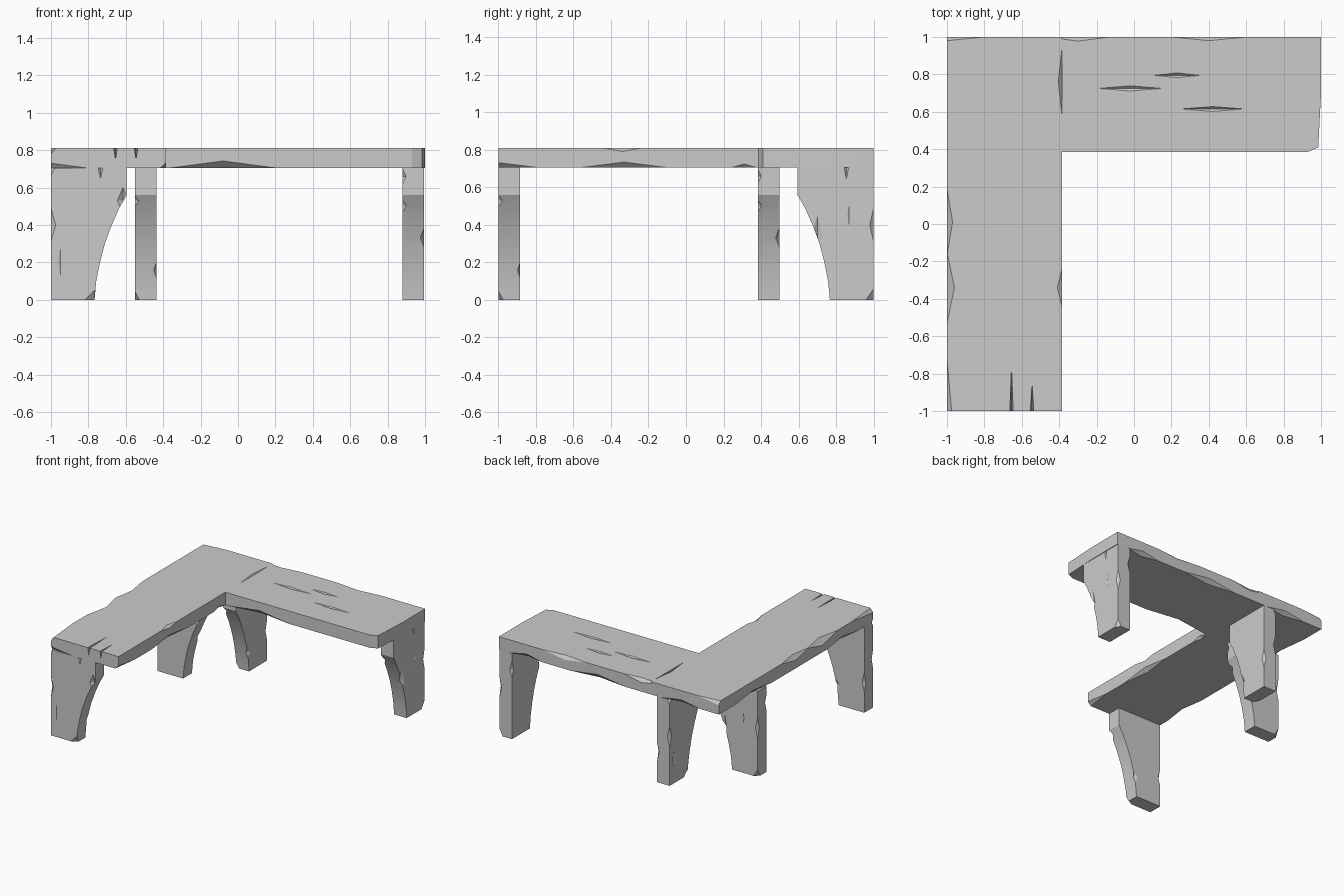
import bpy, bmesh, math
from mathutils import Matrix, Vector

if "Cube" in bpy.data.objects:
    bpy.data.objects.remove(bpy.data.objects["Cube"])


def finish_mesh(name, bm):
    bmesh.ops.recalc_face_normals(bm, faces=bm.faces)
    me = bpy.data.meshes.new(name)
    bm.to_mesh(me)
    bm.free()
    ob = bpy.data.objects.new(name, me)
    bpy.context.collection.objects.link(ob)
    return ob


def prism(name, outline, depth, mat):
    bm = bmesh.new()
    face = bm.faces.new([bm.verts.new((a, b, 0)) for a, b in outline])
    ext = bmesh.ops.extrude_face_region(bm, geom=[face])
    top = [g for g in ext["geom"] if isinstance(g, bmesh.types.BMVert)]
    bmesh.ops.translate(bm, verts=top, vec=(0, 0, depth))
    bm.transform(mat)
    return finish_mesh(name, bm)


def carve(ob, chips, mat):
    """Cut diamond-shaped chips: (centre a, b, c, half size a, b, c)."""
    bm = bmesh.new()
    for chip in chips:
        o, h = Vector(chip[:3]), chip[3:]
        p = []
        for k in range(3):
            for s in (1, -1):
                d = Vector((0, 0, 0))
                d[k] = s * h[k]
                p.append(bm.verts.new(o + d))
        for i in (0, 1):
            for j in (2, 3):
                for k in (4, 5):
                    bm.faces.new((p[i], p[j], p[k]))
    bm.transform(mat)
    cutter = finish_mesh("chip_cutter", bm)
    cutter.hide_render = True
    mod = ob.modifiers.new("chips", "BOOLEAN")
    mod.operation, mod.solver, mod.object = "DIFFERENCE", "EXACT", cutter
    mod.use_self = True
    dg = bpy.context.evaluated_depsgraph_get()
    me = bpy.data.meshes.new_from_object(ob.evaluated_get(dg))
    ob.modifiers.clear()
    ob.data = me
    bpy.data.objects.remove(cutter)
    bpy.ops.object.select_all(action="DESELECT")
    ob.select_set(True)
    bpy.context.view_layer.objects.active = ob
    bpy.ops.object.shade_smooth_by_angle(angle=math.radians(20))


# Two planks forming the L-shaped top
T = 0.105
base = Matrix.Translation((0, 0, 0.705))
long_plank = prism("long_plank", [(-1, -1), (-0.385, -1), (-0.385, 1), (-1, 1)], T, base)
carve(long_plank, [
    (-1, 0.01, T, 0.03, 0.18, 0.04), (-1, -0.34, T, 0.04, 0.19, 0.05),
    (-1, -1, T, 0.025, 0.28, 0.03),
    (-1, 0.55, 0, 0.03, 0.25, 0.03), (-1, -0.6, 0, 0.03, 0.2, 0.03),
    (-0.385, -0.34, T, 0.025, 0.1, 0.018), (-0.385, -0.33, 0, 0.03, 0.24, 0.03),
    (-0.385, -1, 0, 0.03, 0.22, 0.027), (-0.385, 0.31, 0, 0.02, 0.07, 0.02),
    (-0.385, 0.76, T, 0.02, 0.18, 0.02),
    (-1, -1, 0, 0.19, 0.02, 0.025), (-1, 1, T, 0.2, 0.02, 0.03),
    (-0.65, 1, 0, 0.18, 0.03, 0.03),
    (-0.655, -1, T, 0.009, 0.24, 0.06), (-0.545, -1, T, 0.009, 0.15, 0.06),
], base)

short_plank = prism("short_plank", [(-0.385, 0.385), (0.93, 0.385), (0.985, 0.41),
                                    (1, 0.7), (1, 1), (-0.385, 1)], T, base)
carve(short_plank, [
    (-0.08, 0.385, 0, 0.28, 0.04, 0.037),
    (-0.3, 1, T, 0.17, 0.022, 0.03), (0.4, 1, T, 0.2, 0.02, 0.03),
    (0.1, 1, 0, 0.25, 0.03, 0.035), (0.75, 1, 0, 0.15, 0.03, 0.03),
    # Grain cracks in the top face
    (-0.02, 0.725, T, 0.17, 0.014, 0.014), (0.23, 0.795, T, 0.12, 0.013, 0.014),
    (0.42, 0.615, T, 0.17, 0.013, 0.014),
], base)

# Bracket legs: profile in (outward distance, height), extruded by thickness
PROFILE = [(0, 0), (0.233, 0), (0.242, 0.1), (0.262, 0.2), (0.288, 0.3), (0.325, 0.4),
           (0.365, 0.49), (0.405, 0.56), (0.405, 0.705), (0, 0.705)]
V = 0.115
CHIPS_A = [(0, 0.4, 0, 0.025, 0.09, 0.02), (0.233, 0, 0, 0.05, 0.05, 0.025),
           (0.385, 0.53, 0, 0.03, 0.07, 0.02), (0.265, 0.705, 0, 0.012, 0.06, 0.012),
           (0.05, 0.2, 0, 0.015, 0.08, 0.006), (0.252, 0.16, V, 0.03, 0.05, 0.014),
           (0, 0.705, 0, 0.02, 0.04, 0.02), (0, 0.25, V, 0.02, 0.08, 0.02)]
CHIPS_B = [(0, 0, 0, 0.04, 0.06, 0.03), (0.3, 0.33, 0, 0.03, 0.12, 0.02),
           (0, 0.4, 0, 0.02, 0.09, 0.02), (0.145, 0.705, 0, 0.012, 0.06, 0.012),
           (0.372, 0.5, V, 0.03, 0.07, 0.02), (0.405, 0.66, V, 0.02, 0.04, 0.018),
           (0.13, 0.45, 0, 0.01, 0.06, 0.006), (0, 0.57, V, 0.02, 0.07, 0.02)]


def leg(name, origin, u, v, chips):
    mat = Matrix(((u[0], 0, v[0], origin[0]), (u[1], 0, v[1], origin[1]),
                  (0, 1, 0, 0), (0, 0, 0, 1)))
    carve(prism(name, PROFILE, V, mat), chips, mat)


leg("front_leg", (-1, -1), (1, 0), (0, 1), CHIPS_A)
leg("left_inner_leg", (-1, 0.498), (1, 0), (0, -1), CHIPS_B)
leg("back_inner_leg", (-0.552, 1), (0, -1), (1, 0), CHIPS_A)
leg("right_leg", (0.995, 1), (0, -1), (-1, 0), CHIPS_B)
